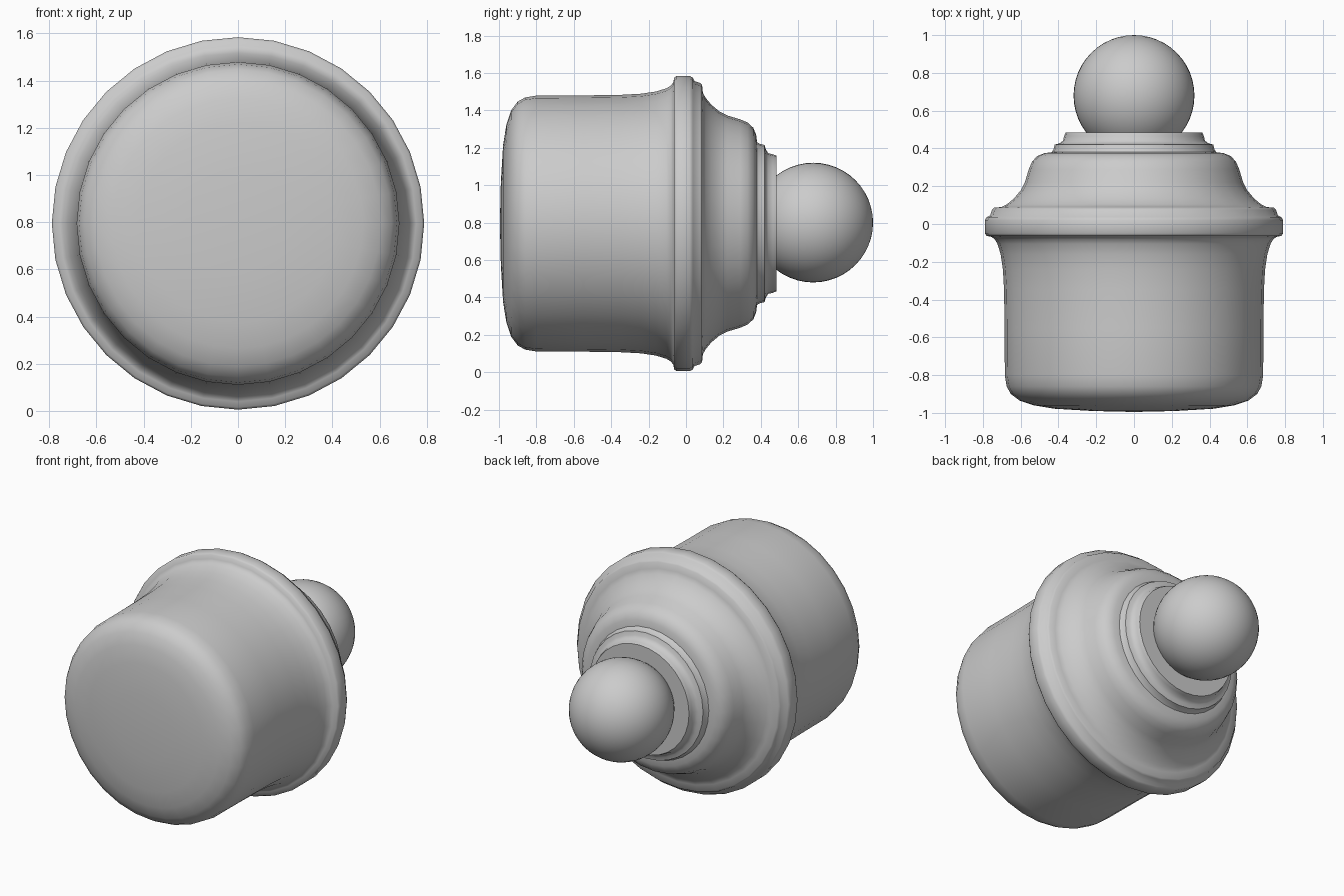
import bpy, bmesh, math

if "Cube" in bpy.data.objects:
    bpy.data.objects.remove(bpy.data.objects["Cube"])

CZ = 0.795   # height of the turning axis
SIDES = 32


def finish(obj, angle):
    bpy.ops.object.select_all(action='DESELECT')
    obj.select_set(True)
    bpy.context.view_layer.objects.active = obj
    bpy.ops.object.shade_smooth_by_angle(angle=math.radians(angle))


def lathe(name, profile, angle=50):
    """Turn (y, radius) points around the y axis; radius 0 makes a pole."""
    bm = bmesh.new()
    rings = []
    for y, r in profile:
        if r == 0:
            rings.append([bm.verts.new((0, y, CZ))] * SIDES)
        else:
            rings.append([bm.verts.new((r * math.sin(2 * math.pi * i / SIDES), y,
                                        CZ + r * math.cos(2 * math.pi * i / SIDES)))
                          for i in range(SIDES)])
    for a, b in zip(rings, rings[1:]):
        for i in range(SIDES):
            j = (i + 1) % SIDES
            bm.faces.new(list(dict.fromkeys((a[i], a[j], b[j], b[i]))))
    bmesh.ops.recalc_face_normals(bm, faces=bm.faces)
    mesh = bpy.data.meshes.new(name)
    bm.to_mesh(mesh)
    bm.free()
    obj = bpy.data.objects.new(name, mesh)
    bpy.context.collection.objects.link(obj)
    finish(obj, angle)
    return obj


# Rounded drum, raised rim, flared shoulder and stepped collar
lathe("turned_body", [
    (-0.995, 0), (-0.99, 0.22), (-0.978, 0.42), (-0.96, 0.53), (-0.935, 0.605),
    (-0.90, 0.652), (-0.86, 0.674), (-0.80, 0.684), (-0.55, 0.685),
    (-0.35, 0.688), (-0.24, 0.694), (-0.16, 0.706), (-0.105, 0.723),
    (-0.08, 0.738), (-0.068, 0.755), (-0.063, 0.78), (-0.05, 0.789),
    (0.02, 0.789), (0.037, 0.78), (0.045, 0.762), (0.075, 0.752),
    (0.086, 0.742), (0.09, 0.70), (0.105, 0.672), (0.135, 0.636), (0.18, 0.598),
    (0.22, 0.578), (0.29, 0.557), (0.33, 0.54), (0.36, 0.512), (0.375, 0.475),
    (0.38, 0.435), (0.395, 0.426), (0.42, 0.42), (0.427, 0.395),
    (0.44, 0.376), (0.465, 0.37), (0.485, 0.362), (0.485, 0)])

# Ball at the back end
bpy.ops.mesh.primitive_uv_sphere_add(segments=48, ring_count=24, radius=0.32,
                                     location=(0, 0.68, 0.80),
                                     rotation=(math.pi / 2, 0, 0))
ball = bpy.context.object
ball.name = "ball_knob"
finish(ball, 60)
